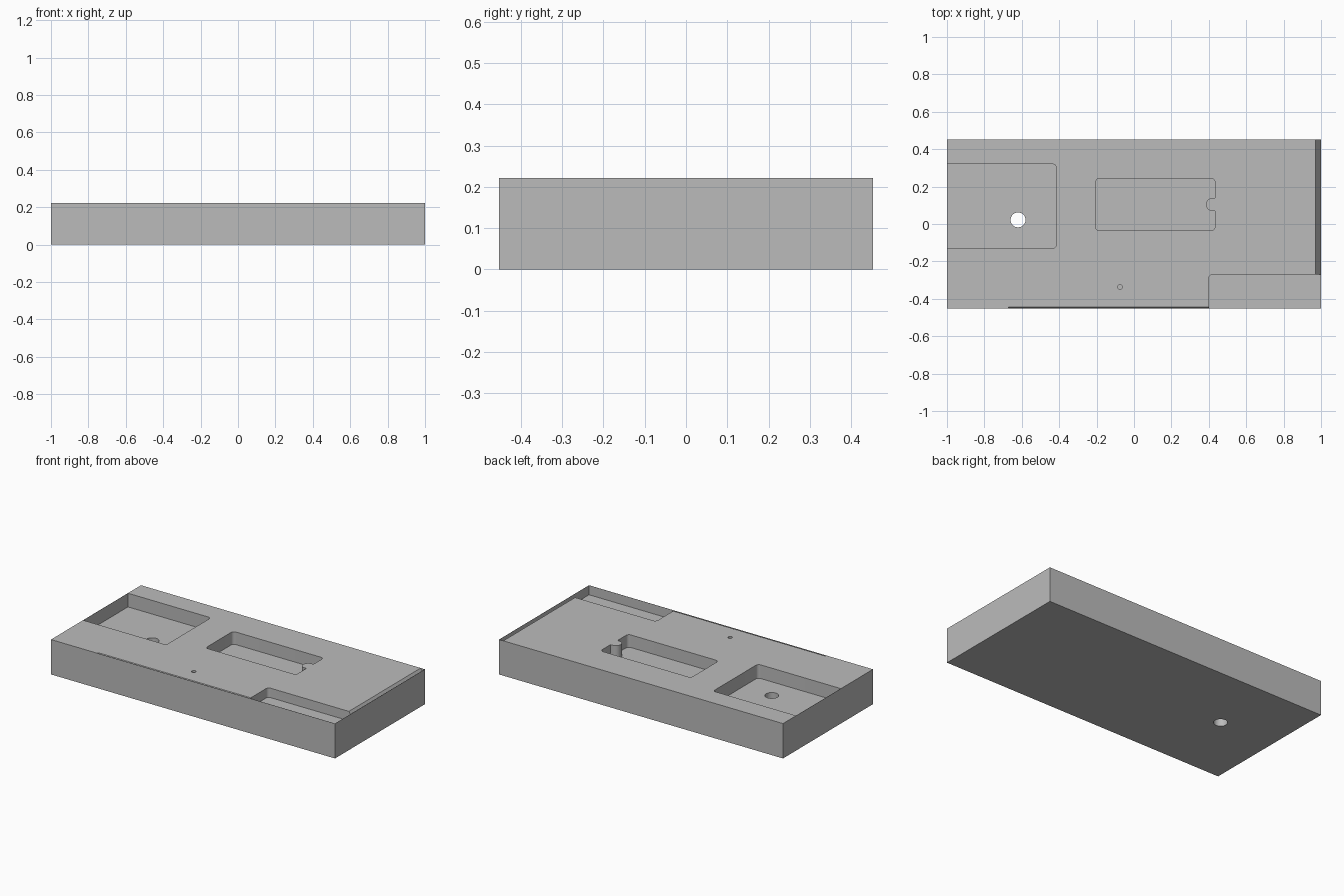
import bpy, bmesh, math
from mathutils import Vector

cube = bpy.data.objects.get("Cube")
if cube:
    bpy.data.objects.remove(cube, do_unlink=True)

HX, HY, H = 1.0, 0.4525, 0.222   # half length, half width, height
SKIN = 0.001                     # thin outer skin left around open pockets
IX, IY = HX - SKIN, HY - SKIN
ABOVE = H + 0.1

grey = bpy.data.materials.new("plain_grey")
grey.use_nodes = True
grey.diffuse_color = (0.5, 0.5, 0.5, 1)
grey.node_tree.nodes["Principled BSDF"].inputs["Base Color"].default_value = (0.5, 0.5, 0.5, 1)


def arc(cx, cy, r, start, end, steps=8):
    """Points on an arc, angles in degrees."""
    angles = [math.radians(start + (end - start) * i / steps) for i in range(steps + 1)]
    return [(cx + r * math.cos(a), cy + r * math.sin(a)) for a in angles]


def prism(name, outline, low, high, place=lambda u, v, w: (u, v, w)):
    """Extrude a 2D outline between two levels along the third direction."""
    bm = bmesh.new()
    face = bm.faces.new([bm.verts.new(place(u, v, low)) for u, v in outline])
    shift = Vector(place(0, 0, high)) - Vector(place(0, 0, low))
    top = bmesh.ops.extrude_face_region(bm, geom=[face])["geom"]
    bmesh.ops.translate(bm, vec=shift, verts=[g for g in top if isinstance(g, bmesh.types.BMVert)])
    bmesh.ops.recalc_face_normals(bm, faces=bm.faces)
    mesh = bpy.data.meshes.new(name)
    bm.to_mesh(mesh)
    bm.free()
    mesh.materials.append(grey)
    obj = bpy.data.objects.new(name, mesh)
    bpy.context.collection.objects.link(obj)
    return obj


def along_x(u, v, w):
    return (w, u, v)


def along_y(u, v, w):
    return (u, w, v)


def circle(cx, cy, r, steps=32):
    return arc(cx, cy, r, 0, 360, steps)[:-1]


# Solid block
block = prism("block", [(-HX, -HY), (HX, -HY), (HX, HY), (-HX, HY)], 0, H)

# Side pocket with two rounded inner corners
R = 0.02
side = [(-IX, -0.13)] + arc(-0.415 - R, -0.13 + R, R, -90, 0) \
    + arc(-0.415 - R, 0.32 - R, R, 0, 90) + [(-IX, 0.32)]

# Middle pocket with a rounded lug standing out from its right wall
x0, x1, y0, y1 = -0.205, 0.433, -0.035, 0.243
middle = arc(x0 + R, y0 + R, R, 180, 270) + arc(x1 - R, y0 + R, R, -90, 0) \
    + [(x1, 0.07)] + arc(0.42, 0.105, 0.035, 270, 90, 14) + [(x1, 0.14)] \
    + arc(x1 - R, y1 - R, R, 0, 90) + arc(x0 + R, y1 - R, R, 90, 180)

# Front corner pocket
corner = [(0.4, -IY), (IX, -IY), (IX, -0.27)] + arc(0.4 + R, -0.27 - R, R, 90, 180)

# Sloped strips along the right and front edges
right_slope = [(0.97, H), (IX, H - 0.045), (IX, ABOVE), (0.97, ABOVE)]
front_slope = [(-0.443, H), (-IY, H - 0.02), (-IY, ABOVE), (-0.443, ABOVE)]

cutters = [
    prism("side_pocket", side, H - 0.087, ABOVE),
    prism("middle_pocket", middle, H - 0.08, ABOVE),
    prism("corner_pocket", corner, H - 0.06, ABOVE),
    prism("through_hole", circle(-0.62, 0.022, 0.04), -0.1, ABOVE),
    prism("pin_hole", circle(-0.075, -0.337, 0.013, 16), H - 0.06, ABOVE),
    prism("right_slope", right_slope, -0.28, IY, along_y),
    prism("front_slope", front_slope, -0.672, 0.41, along_x),
]

# Cut every pocket out of the block
bpy.context.view_layer.objects.active = block
for cutter in cutters:
    cutter.hide_render = True
    mod = block.modifiers.new(cutter.name, "BOOLEAN")
    mod.operation = "DIFFERENCE"
    mod.solver = "EXACT"
    mod.object = cutter
    bpy.ops.object.modifier_apply(modifier=mod.name)
    bpy.data.objects.remove(cutter, do_unlink=True)

# Smooth round walls, sharp edges elsewhere
bpy.ops.object.select_all(action="DESELECT")
block.select_set(True)
bpy.ops.object.shade_smooth_by_angle(angle=math.radians(30))
